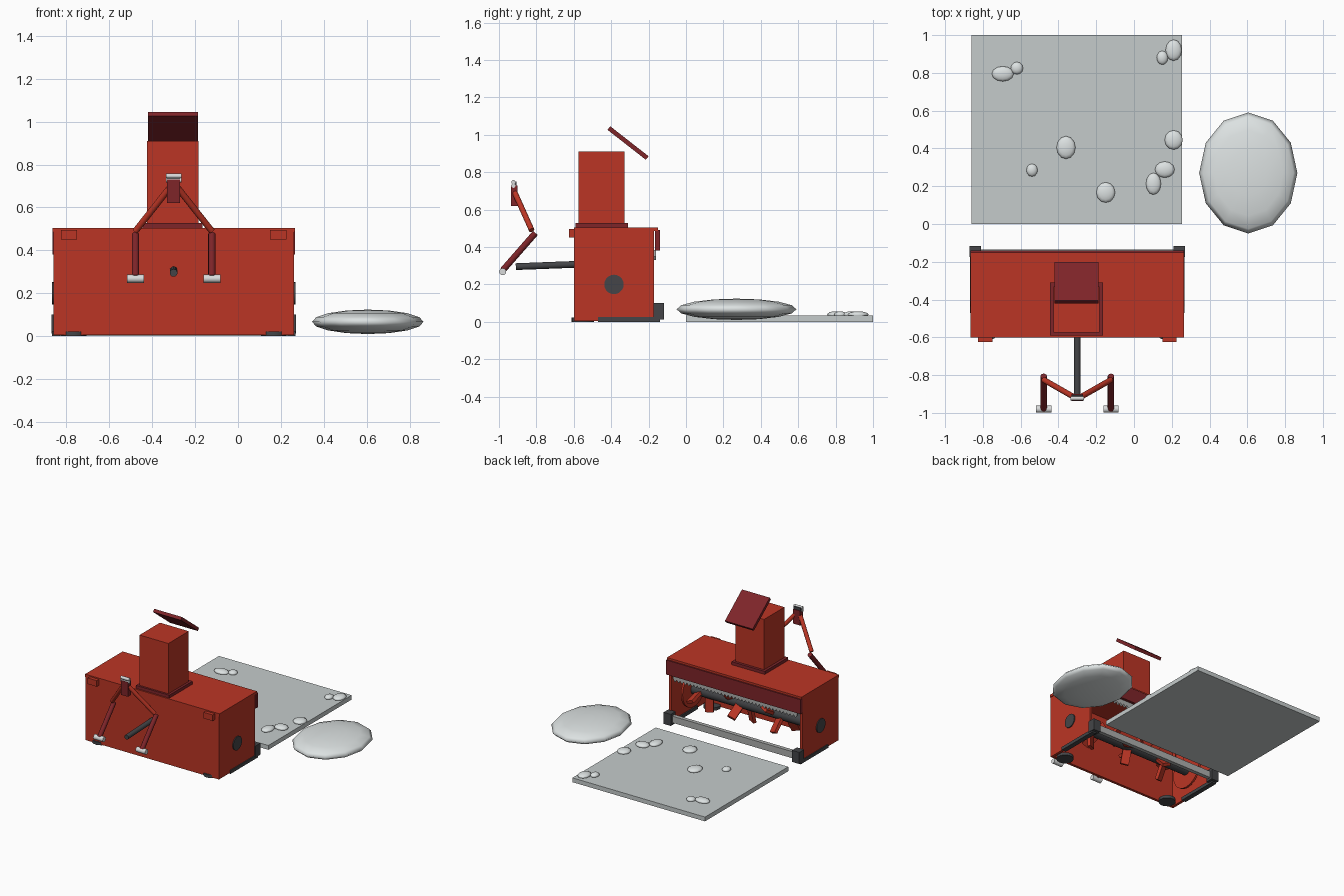
import bpy, bmesh, math
from mathutils import Vector, Matrix

if "Cube" in bpy.data.objects:
    bpy.data.objects.remove(bpy.data.objects["Cube"])


def material(name, rgb):
    m = bpy.data.materials.new(name)
    m.diffuse_color = (*rgb, 1)
    m.use_nodes = True
    m.node_tree.nodes["Principled BSDF"].inputs["Base Color"].default_value = m.diffuse_color
    return m


RED = material("red_paint", (0.50, 0.036, 0.018))
MAROON = material("dark_red_paint", (0.21, 0.018, 0.022))
BLACK = material("charcoal", (0.058, 0.06, 0.065))
STEEL = material("steel", (0.42, 0.43, 0.42))
GRIP = material("light_grey_grip", (0.70, 0.71, 0.71))
SNOW = material("snow", (0.72, 0.76, 0.76))
SLAB = material("packed_snow", (0.56, 0.60, 0.60))
CX = -0.30  # machine centre line


def finish(name, bm, mat, smooth=False):
    me = bpy.data.meshes.new(name)
    bmesh.ops.recalc_face_normals(bm, faces=bm.faces)
    for f in bm.faces:
        f.smooth = smooth
    bm.to_mesh(me)
    bm.free()
    me.materials.append(mat)
    ob = bpy.data.objects.new(name, me)
    bpy.context.collection.objects.link(ob)
    return ob


def box(name, x, y, z, mat, rot=None):
    """Box from (min, max) ranges, optionally turned about its centre."""
    bm = bmesh.new()
    size = Matrix.Diagonal((x[1] - x[0], y[1] - y[0], z[1] - z[0], 1))
    mid = Matrix.Translation((sum(x) / 2, sum(y) / 2, sum(z) / 2))
    bmesh.ops.create_cube(bm, size=1, matrix=mid @ (rot or Matrix()) @ size)
    return finish(name, bm, mat)


def rod(name, a, b, r, mat, sides=12):
    a, b = Vector(a), Vector(b)
    bm = bmesh.new()
    turn = (b - a).to_track_quat('Z', 'Y').to_matrix().to_4x4()
    bmesh.ops.create_cone(bm, cap_ends=True, segments=sides, radius1=r, radius2=r,
                          depth=(b - a).length, matrix=Matrix.Translation((a + b) / 2) @ turn)
    ob = finish(name, bm, mat)
    for f in ob.data.polygons:
        f.use_smooth = len(f.vertices) == 4 and sides > 4
    ob.data.set_sharp_from_angle(angle=math.radians(40))
    return ob


def blob(name, c, r, mat, seg, rings):
    bm = bmesh.new()
    bmesh.ops.create_uvsphere(bm, u_segments=seg, v_segments=rings, radius=1,
                              matrix=Matrix.Translation(c) @ Matrix.Diagonal((*r, 1)))
    return finish(name, bm, mat, True)


# Housing: open at the back and underneath
box("housing_front", (-0.86, 0.26), (-0.60, -0.58), (0.005, 0.49), RED)
box("housing_top", (-0.865, 0.265), (-0.60, -0.15), (0.485, 0.505), RED)
box("rear_hood_strip", (-0.865, 0.265), (-0.165, -0.14), (0.38, 0.49), MAROON)

# Toothed strip hanging below the hood
bm = bmesh.new()
n, x0, w = 36, -0.82, 1.04 / 36
outline = [(x0, 0.385)]
for i in range(n):
    outline += [(x0 + i * w, 0.35), (x0 + (i + 0.5) * w, 0.33)]
outline += [(x0 + n * w, 0.35), (x0 + n * w, 0.385)]
face = bm.faces.new([bm.verts.new((x, -0.175, z)) for x, z in outline])
ext = bmesh.ops.extrude_face_region(bm, geom=[face])
bmesh.ops.translate(bm, vec=(0, 0.015, 0), verts=[v for v in ext["geom"] if isinstance(v, bmesh.types.BMVert)])
finish("toothed_strip", bm, STEEL)

# Paired parts on both ends of the housing
for s, side in ((-1, "left"), (1, "right")):
    def sx(a, b):
        return sorted((CX + s * a, CX + s * b))
    box(side + "_end_plate", sx(0.54, 0.56), (-0.60, -0.17), (0.005, 0.49), RED)
    rod(side + "_bearing_cap", (CX + s * 0.555, -0.385, 0.2), (CX + s * 0.567, -0.385, 0.2), 0.052, BLACK, 20)
    box(side + "_skid_runner", sx(0.53, 0.567), (-0.47, -0.14), (0.0, 0.025), BLACK)
    box(side + "_skid_block", sx(0.51, 0.57), (-0.175, -0.117), (0.012, 0.10), BLACK)
    rod(side + "_front_foot", (CX + s * 0.467, -0.553, 0), (CX + s * 0.467, -0.553, 0.022), 0.06, BLACK, 16)
    box(side + "_front_tab", sx(0.45, 0.525), (-0.626, -0.60), (0.45, 0.496), RED)
    rod(side + "_auger_disc", (CX + s * 0.50, -0.385, 0.2), (CX + s * 0.515, -0.385, 0.2), 0.14, RED, 24)
    # Handle: upper arm, lower arm and grip
    hx = CX + s * 0.178
    rod(side + "_upper_arm", (CX + s * 0.02, -0.915, 0.69), (hx, -0.825, 0.49), 0.015, RED)
    rod(side + "_lower_arm", (hx, -0.805, 0.475), (hx, -0.98, 0.275), 0.017, MAROON)
    rod(side + "_grip", (hx - 0.04, -0.98, 0.268), (hx + 0.04, -0.98, 0.268), 0.019, GRIP)

# Scraper and auger
box("scraper_bar", (CX - 0.52, CX + 0.52), (-0.165, -0.135), (0.03, 0.08), STEEL)
rod("auger_shaft", (CX - 0.545, -0.385, 0.2), (CX + 0.545, -0.385, 0.2), 0.042, BLACK, 16)
for i in range(14):
    ang = i * math.radians(75)
    turn = Matrix.Rotation(ang, 4, 'X') @ Matrix.Rotation(0.45 if i % 2 else -0.45, 4, 'Z')
    c = Vector((CX - 0.44 + i * 0.88 / 13, -0.385, 0.2)) + Matrix.Rotation(ang, 3, 'X') @ Vector((0, 0, 0.09))
    box("auger_paddle", (c.x - 0.03, c.x + 0.03), (c.y - 0.012, c.y + 0.012), (c.z - 0.055, c.z + 0.055), RED, turn)

# Discharge chute with tilted deflector
box("chute_base", (-0.445, -0.165), (-0.59, -0.31), (0.50, 0.528), MAROON)
box("chute", (-0.425, -0.183), (-0.575, -0.33), (0.52, 0.91), RED)
box("chute_deflector", (-0.42, -0.187), (-0.44, -0.18), (0.944, 0.968), MAROON,
    Matrix.Rotation(math.radians(-38), 4, 'X'))

# Control column
rod("steering_rod", (CX, -0.57, 0.308), (CX, -0.91, 0.295), 0.018, BLACK)
box("control_box", (CX - 0.03, CX + 0.03), (-0.936, -0.90), (0.62, 0.73), MAROON)
box("control_cap", (CX - 0.03, CX + 0.03), (-0.93, -0.905), (0.725, 0.75), BLACK)
for z in (0.727, 0.747):
    rod("control_lever", (CX - 0.036, -0.923, z), (CX + 0.036, -0.923, z), 0.011, GRIP)

# Packed ground slab, loose lumps and large mound
box("snow_slab", (-0.86, 0.255), (0.0, 1.0), (0.0, 0.033), SLAB)
for x, y, rx, ry in ((-0.695, 0.795, 0.058, 0.04), (-0.62, 0.825, 0.033, 0.033),
                     (0.15, 0.88, 0.03, 0.037), (0.21, 0.92, 0.043, 0.056),
                     (-0.36, 0.405, 0.05, 0.06), (-0.54, 0.285, 0.03, 0.034),
                     (-0.15, 0.167, 0.05, 0.054), (0.103, 0.213, 0.04, 0.058),
                     (0.163, 0.288, 0.052, 0.043), (0.21, 0.445, 0.048, 0.051)):
    blob("snow_lump", (x, y, 0.038), (rx, ry, 0.018), SNOW, 12, 8)
blob("snow_mound", (0.605, 0.27, 0.067), (0.26, 0.32, 0.057), SNOW, 12, 8)
